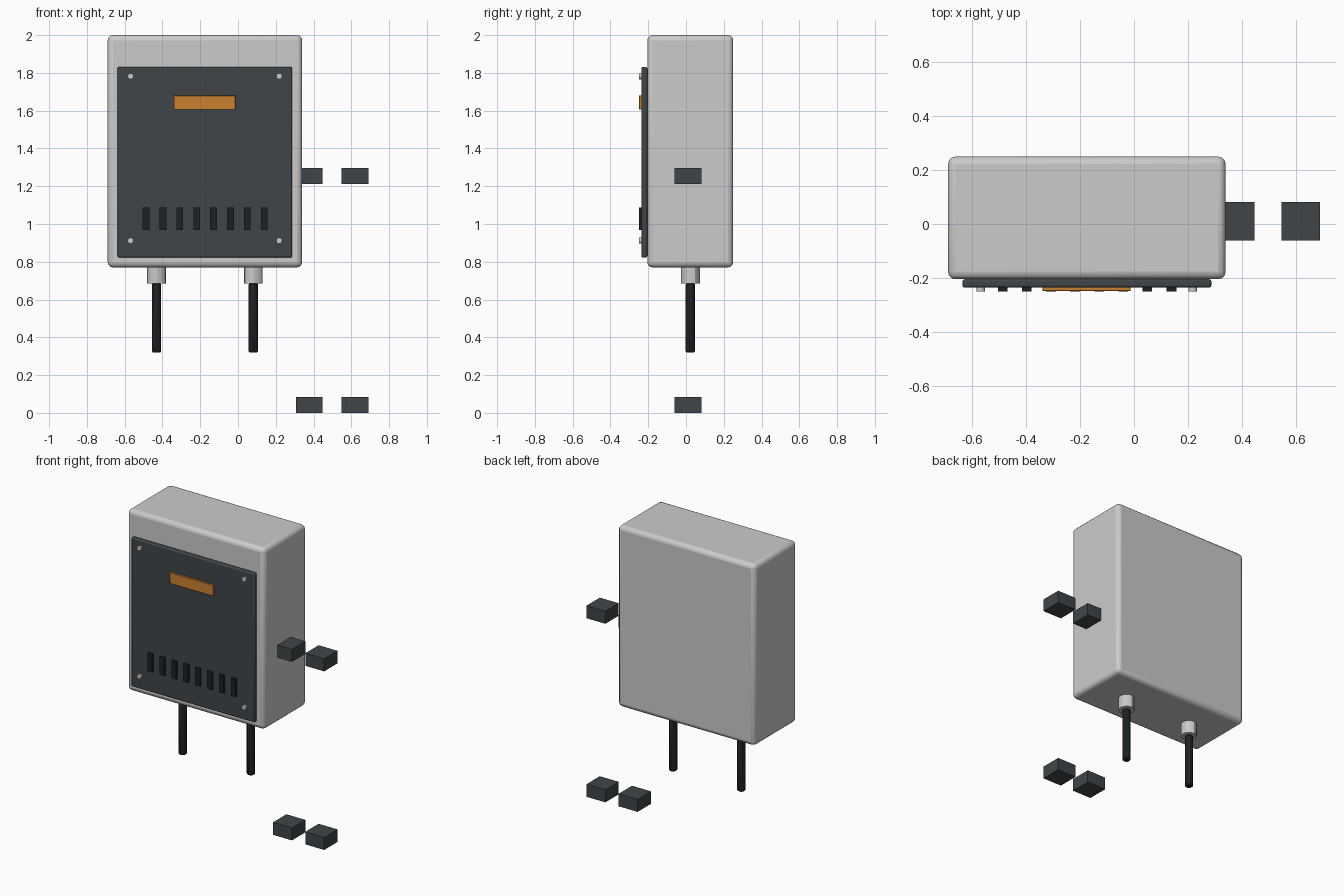
import bpy
from mathutils import Vector

if "Cube" in bpy.data.objects:
    bpy.data.objects.remove(bpy.data.objects["Cube"])


def material(name, color):
    m = bpy.data.materials.new(name)
    m.diffuse_color = color
    m.use_nodes = True
    m.node_tree.nodes["Principled BSDF"].inputs["Base Color"].default_value = m.diffuse_color
    return m


DARK = material("dark_plastic", (0.05, 0.06, 0.065, 1))
BLACK = material("black_rubber", (0.012, 0.015, 0.017, 1))
ORANGE = material("orange_label", (0.6, 0.22, 0.03, 1))


def finish(ob, name, mat, bevel, segments):
    ob.name = name
    if mat:
        ob.data.materials.append(mat)
    if bevel:
        mod = ob.modifiers.new("bevel", 'BEVEL')
        mod.width = bevel
        mod.segments = segments
        mod.limit_method = 'ANGLE'
    return ob


def box(name, lo, hi, mat=None, bevel=0, segments=2):
    lo, hi = Vector(lo), Vector(hi)
    bpy.ops.mesh.primitive_cube_add(size=1, location=(lo + hi) / 2)
    ob = bpy.context.object
    ob.scale = hi - lo
    bpy.ops.object.transform_apply(location=False, rotation=False, scale=True)
    if bevel:
        bpy.ops.object.shade_smooth_by_angle()
    return finish(ob, name, mat, bevel, segments)


def cylinder(name, center, radius, depth, sides, mat=None, bevel=0, rot=(0, 0, 0)):
    bpy.ops.mesh.primitive_cylinder_add(vertices=sides, radius=radius, depth=depth,
                                        location=center, rotation=rot)
    ob = bpy.context.object
    bpy.ops.object.shade_smooth_by_angle()
    return finish(ob, name, mat, bevel, 1)


# Housing and front cover
box("housing", (-0.69, -0.205, 0.77), (0.34, 0.25, 2.0), None, 0.028, 3)
box("front_cover", (-0.637, -0.236, 0.822), (0.287, -0.205, 1.832), DARK, 0.008, 2)

# Status label
box("label_plate", (-0.34, -0.249, 1.605), (-0.013, -0.234, 1.68), ORANGE, 0.002, 1)

# Vent slots
for i in range(8):
    x = -0.487 + i * 0.0894
    box(f"vent_slot_{i + 1}", (x - 0.018, -0.25, 0.967), (x + 0.018, -0.234, 1.088), BLACK)

# Cover screws
for x in (-0.569, 0.218):
    for z in (0.912, 1.782):
        cylinder("cover_screw", (x, -0.242, z), 0.016, 0.016, 12, rot=(1.5708, 0, 0))

# Cable glands and cables
for x in (-0.431, 0.081):
    cylinder("cable_gland", (x, 0.023, 0.73), 0.05, 0.092, 12)
    cylinder("cable", (x, 0.023, 0.503), 0.026, 0.366, 12, BLACK, 0.006)

# Mounting blocks
for x in (0.306, 0.548):
    for z in (0, 1.212):
        box("mounting_block", (x, -0.061, z), (x + 0.142, 0.082, z + 0.085), DARK)
